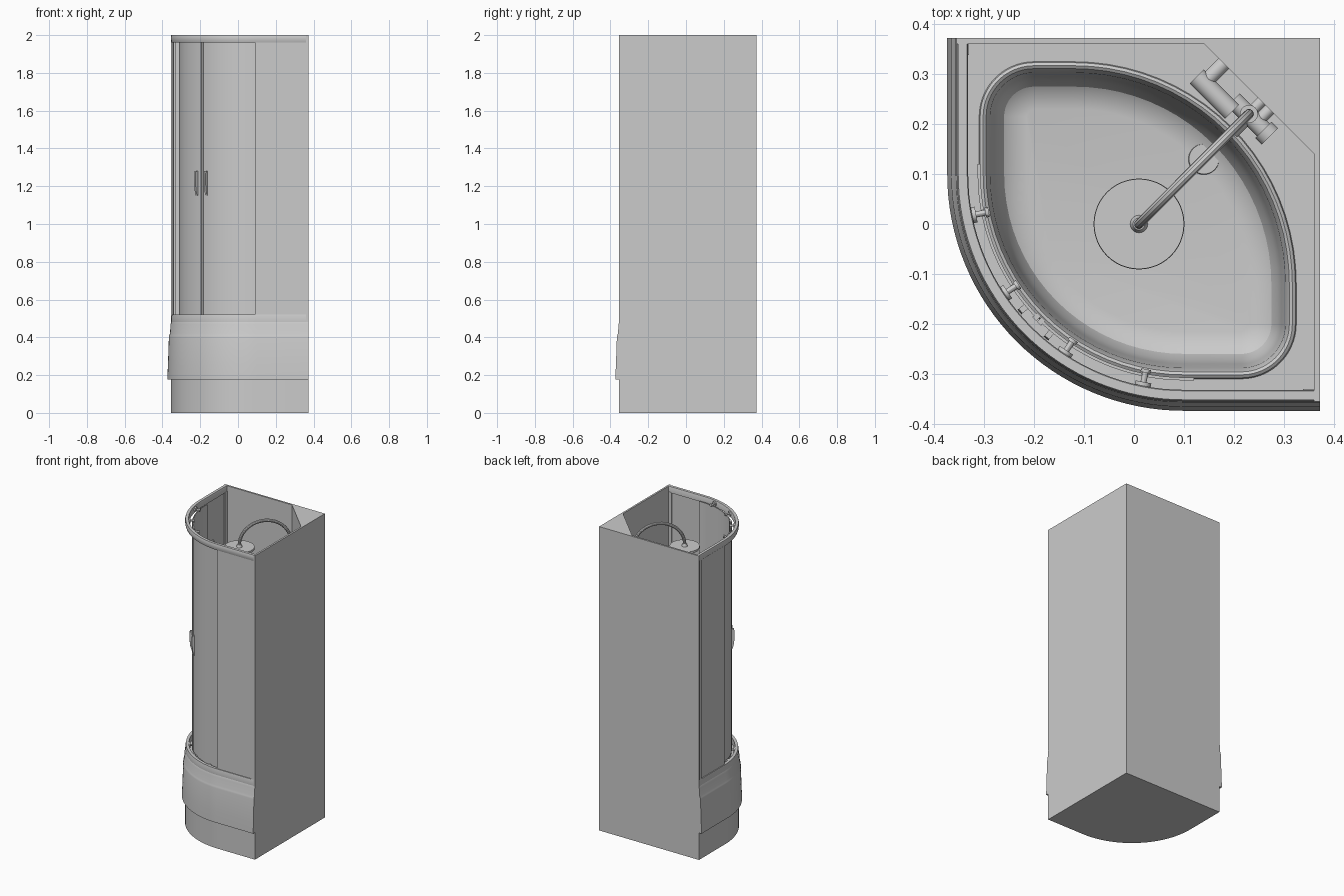
import bpy, bmesh, math
from mathutils import Vector

if "Cube" in bpy.data.objects:
    bpy.data.objects.remove(bpy.data.objects["Cube"])

C = 0.1                    # centre of the rounded front, (C, C)
E = 0.372                  # back and right faces
N = 32                     # segments per quarter turn


def finish(name, bm):
    bmesh.ops.recalc_face_normals(bm, faces=bm.faces)
    me = bpy.data.meshes.new(name)
    bm.to_mesh(me)
    bm.free()
    ob = bpy.data.objects.new(name, me)
    bpy.context.collection.objects.link(ob)
    return ob


def arc(cx, cy, r, a0, a1, n=N):
    angs = [math.radians(a0 + (a1 - a0) * i / n) for i in range(n + 1)]
    return [(cx + r * math.cos(a), cy + r * math.sin(a)) for a in angs]


def front_path(a, end):
    """Quadrant front line at distance a: straight, arc, straight."""
    return [(-a, end)] + arc(C, C, C + a, 180, 270) + [(end, -a)]


def add_rings(bm, rings, ring_closed, rows_closed=False):
    """Skin a list of (points, z) rings and return their vertices."""
    vs = [[bm.verts.new((x, y, z)) for x, y in pts] for pts, z in rings]
    n, m = len(vs[0]), len(vs)
    for i in range(m if rows_closed else m - 1):
        for j in range(n if ring_closed else n - 1):
            p, q, k = vs[i], vs[(i + 1) % m], (j + 1) % n
            bm.faces.new((p[j], p[k], q[k], q[j]))
    return vs


def sweep(name, section, path):
    """Sweep a closed (offset, z) section along an open path."""
    bm = bmesh.new()
    vs = add_rings(bm, [(path(a), z) for a, z in section], False, True)
    bm.faces.new([r[0] for r in vs])
    bm.faces.new([r[-1] for r in vs])
    return finish(name, bm)


def prism(name, pts, z0, z1):
    bm = bmesh.new()
    vs = add_rings(bm, [(pts, z0), (pts, z1)], True)
    for r in vs:
        bm.faces.new(r)
    return finish(name, bm)


def box(name, x0, x1, y0, y1, z0, z1):
    return prism(name, [(x0, y0), (x1, y0), (x1, y1), (x0, y1)], z0, z1)


def rod(name, p, q, r, r2=None, seg=24):
    """Cylinder or cone from p to q."""
    p, q = Vector(p), Vector(q)
    bm = bmesh.new()
    bmesh.ops.create_cone(bm, cap_ends=True, segments=seg, radius1=r,
                          radius2=r if r2 is None else r2, depth=(q - p).length)
    ob = finish(name, bm)
    ob.rotation_euler = (q - p).to_track_quat('Z', 'Y').to_euler()
    ob.location = (p + q) / 2
    return ob


def radial(r, t, deg):
    """Point at radius r, sideways t, around the front arc centre."""
    a = math.radians(deg)
    return (C + r * math.cos(a) - t * math.sin(a), C + r * math.sin(a) + t * math.cos(a))


# Tray: plinth, skirt, flat top and basin
def basin(i):
    pts = []
    for cx, cy, r, a in ((C, C, 0.41, 180), (0.215, -0.2, 0.11, 270),
                         (-0.12, -0.12, 0.445, 0), (-0.2, 0.215, 0.11, 90)):
        pts += arc(cx, cy, r - i, a, a + 90, 20)
    return pts


bm = bmesh.new()
skirt = [(0.355, 0), (0.355, 0.178), (0.374, 0.178), (0.374, 0.19), (0.371, 0.25),
         (0.366, 0.40), (0.364, 0.41), (0.360, 0.42), (0.357, 0.47), (0.353, 0.482)]
outer = add_rings(bm, [(front_path(a, E) + [(E, E)], z) for a, z in skirt], True)
bm.faces.new(outer[0])
bowl = [(0, 0.482), (0.002, 0.490), (0.008, 0.494), (0.014, 0.490), (0.017, 0.482),
        (0.022, 0.46), (0.030, 0.36), (0.038, 0.31), (0.050, 0.285), (0.068, 0.273),
        (0.095, 0.268)]
inner = add_rings(bm, [(basin(i), z) for i, z in bowl], True)
bm.faces.new(inner[-1])
edges = []
for ring in (outer[-1], inner[0]):
    edges += [bm.edges.get((ring[k - 1], ring[k])) for k in range(len(ring))]
bmesh.ops.triangle_fill(bm, edges=edges, use_beauty=True, normal=(0, 0, 1))
finish("tray", bm)
rod("drain", (0.14, 0.13, 0.262), (0.14, 0.13, 0.275), 0.032, 0.030, 32)

# Back walls and triangular corner column
box("back_wall", -0.355, E, 0.36, E, 0.48, 2.0)
box("right_wall", 0.36, E, -0.355, 0.36, 0.48, 2.0)
prism("corner_column", [(0.14, 0.361), (0.361, 0.14), (0.361, 0.361)], 0.48, 2.0)

# Curved rails
rail = lambda a: front_path(a, 0.36)
sweep("top_rail", [(0.350, 1.96), (0.354, 1.972), (0.355, 1.99), (0.352, 2.0),
                   (0.334, 2.0), (0.332, 1.996), (0.332, 1.96)], rail)
sweep("bottom_rail", [(0.353, 0.48), (0.354, 0.50), (0.350, 0.52),
                      (0.332, 0.52), (0.332, 0.48)], rail)

# Wall posts, fixed panels and sliding doors, mirrored over the diagonal
for side in (0, 1):
    tag = ("left", "right")[side]

    def flip(pts):
        return [(y, x) for x, y in pts] if side == 0 else pts

    def slab(name, x0, x1, y0, y1):
        prism(name, flip([(x0, y0), (x1, y0), (x1, y1), (x0, y1)]), 0.515, 1.965)

    slab(tag + "_wall_post", 0.338, 0.36, -0.350, -0.330)
    slab(tag + "_fixed_panel", 0.09, 0.338, -0.345, -0.339)

    def door_path(a):
        return flip(arc(C, C, C + a, 226, 270, 24) + [(0.12, -a)])

    sweep(tag + "_door", [(0.307, 0.505), (0.313, 0.505), (0.313, 1.975), (0.307, 1.975)],
          door_path)
    # Seal strip where the doors meet
    s = 1 if side else -1
    d = 225 + s * 0.9
    prism(tag + "_door_seal", [radial(0.404, -0.0055, d), radial(0.417, -0.0055, d),
                               radial(0.417, 0.0055, d), radial(0.404, 0.0055, d)], 0.505, 1.975)

    # Bowed handle
    bm = bmesh.new()
    prof = [(0.410, 1.15), (0.418, 1.15), (0.426, 1.18), (0.430, 1.22), (0.430, 1.26),
            (0.427, 1.28), (0.410, 1.28)]
    cols = [[bm.verts.new((*radial(r, t, 225 + s * 5), z)) for r, z in prof]
            for t in (-0.006, 0.006)]
    for c in cols:
        bm.faces.new(c)
    for k in range(len(prof)):
        bm.faces.new((cols[0][k - 1], cols[0][k], cols[1][k], cols[1][k - 1]))
    finish(tag + "_handle", bm)

    # Door rollers at top and bottom
    for k, off in enumerate((11.3, 34)):
        for z, lvl in ((1.98, "top"), (0.505, "bottom")):
            g, nm = 225 + s * off, f"{tag}_{lvl}_roller_{k}"
            rod(nm, (*radial(0.424, 0, g), z), (*radial(0.432, 0, g), z), 0.016)
            rod(nm + "_axle", (*radial(0.400, 0, g), z), (*radial(0.425, 0, g), z), 0.006, seg=12)
            rod(nm + "_nut", (*radial(0.398, 0, g), z), (*radial(0.405, 0, g), z), 0.010, seg=12)


# Shower fittings, placed by sideways s and distance d from the column face
def fit(s, d, z):
    h = math.sqrt(0.5)
    return (0.25 + h * (s - d), 0.25 - h * (s + d), z)


rod("mixer_body", fit(-0.035, 0.037, 1.1), fit(0.05, 0.037, 1.1), 0.018)
rod("mixer_knob", fit(0.05, 0.037, 1.1), fit(0.068, 0.037, 1.1), 0.023)
rod("mixer_lever", fit(0.01, 0.037, 1.1), fit(0.01, 0.085, 1.1), 0.013)
rod("mixer_mount", fit(0.03, -0.005, 1.1), fit(0.03, 0.037, 1.1), 0.012)
rod("accessory_holder", fit(-0.12, 0.056, 1.2), fit(-0.02, 0.056, 1.2), 0.020)
rod("accessory_mount", fit(-0.10, -0.005, 1.2), fit(-0.10, 0.05, 1.2), 0.015)
rod("riser_bracket", fit(0.007, -0.005, 1.75), fit(0.007, 0.035, 1.75), 0.011)
rod("riser_collar", fit(0.007, 0.035, 1.735), fit(0.007, 0.035, 1.765), 0.018)

# Riser pipe with arched arm, then overhead rose
start, end = Vector(fit(0.007, 0.035, 0)), Vector((0.01, 0, 0))
mid, half = (start + end) / 2, (start - end) / 2
pts = [start + Vector((0, 0, 1.1))]
for i in range(25):
    a = math.pi * i / 24
    pts.append(mid + half * math.cos(a) + Vector((0, 0, 1.84 + 0.148 * math.sin(a))))
cu = bpy.data.curves.new("shower_arm", 'CURVE')
cu.dimensions = '3D'
cu.bevel_depth = 0.010
cu.bevel_resolution = 3
cu.use_fill_caps = True
sp = cu.splines.new('POLY')
sp.points.add(len(pts) - 1)
for p, v in zip(sp.points, pts):
    p.co = (*v, 1)
arm = bpy.data.objects.new("shower_arm", cu)
bpy.context.collection.objects.link(arm)
bpy.context.view_layer.objects.active = arm
arm.select_set(True)
bpy.ops.object.convert(target='MESH')
rod("shower_rose", (0.01, 0, 1.815), (0.01, 0, 1.828), 0.091, 0.090, 48)
rod("rose_neck", (0.01, 0, 1.827), (0.01, 0, 1.845), 0.018, 0.012)

# Smooth curved surfaces, keep hard edges
for ob in bpy.context.scene.objects:
    ob.select_set(ob.type == 'MESH')
bpy.ops.object.shade_smooth_by_angle(angle=math.radians(30))
